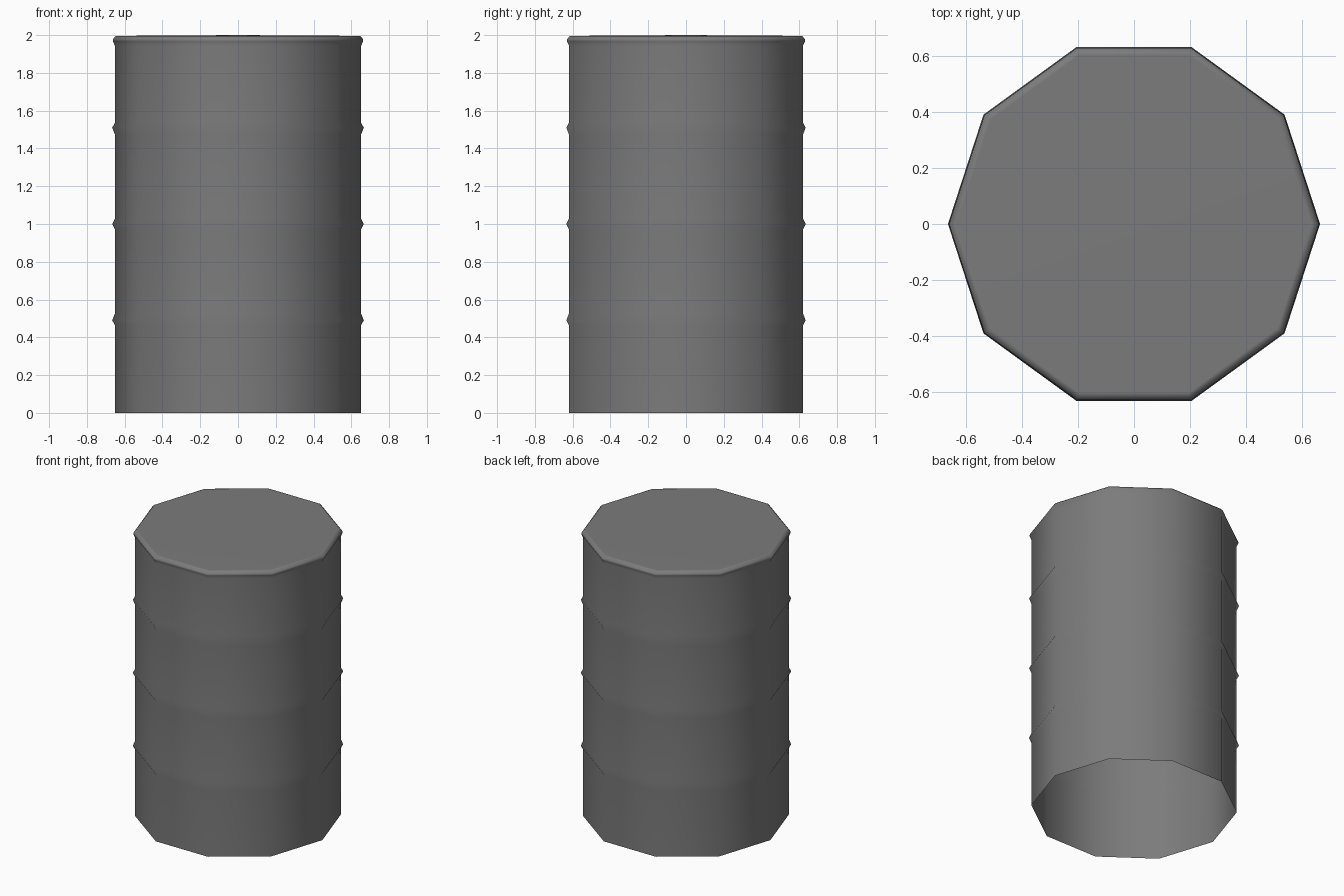
import bpy, bmesh, math

if "Cube" in bpy.data.objects:
    bpy.data.objects.remove(bpy.data.objects["Cube"])

SIDES = 10
R = 0.652        # wall radius
RIB = 0.666      # rib radius

# Wall profile (radius, height): open base, three ribs, rolled top rim, slightly raised lid
profile = [(R, 0.0)]
for low, peak, high in ((0.465, 0.49, 0.525), (0.973, 1.0, 1.027), (1.475, 1.51, 1.535)):
    profile += [(R, low), (RIB, peak), (R, high)]
profile += [(R, 1.945), (0.663, 1.968), (0.661, 1.98), (0.648, 1.994), (0.635, 1.996)]

bm = bmesh.new()
rings = []
for r, z in profile:
    rings.append([bm.verts.new((r * math.cos(math.tau * i / SIDES),
                                r * math.sin(math.tau * i / SIDES), z))
                  for i in range(SIDES)])

# Faceted walls
for a, b in zip(rings, rings[1:]):
    for i in range(SIDES):
        j = (i + 1) % SIDES
        bm.faces.new((a[i], a[j], b[j], b[i]))

# Lid fan
centre = bm.verts.new((0, 0, 2.0))
for i in range(SIDES):
    bm.faces.new((rings[-1][i], rings[-1][(i + 1) % SIDES], centre))

for f in bm.faces:
    f.smooth = True
mesh = bpy.data.meshes.new("barrel")
bm.to_mesh(mesh)
bm.free()
barrel = bpy.data.objects.new("barrel", mesh)
bpy.context.collection.objects.link(barrel)

# Large wall panels dominate the shading, so the ribs stay subtle
barrel.modifiers.new("panel_shading", "WEIGHTED_NORMAL")

# Dark grey paint
paint = bpy.data.materials.new("dark_grey")
paint.diffuse_color = (0.2, 0.2, 0.2, 1)
paint.use_nodes = True
paint.node_tree.nodes["Principled BSDF"].inputs["Base Color"].default_value = paint.diffuse_color
mesh.materials.append(paint)
